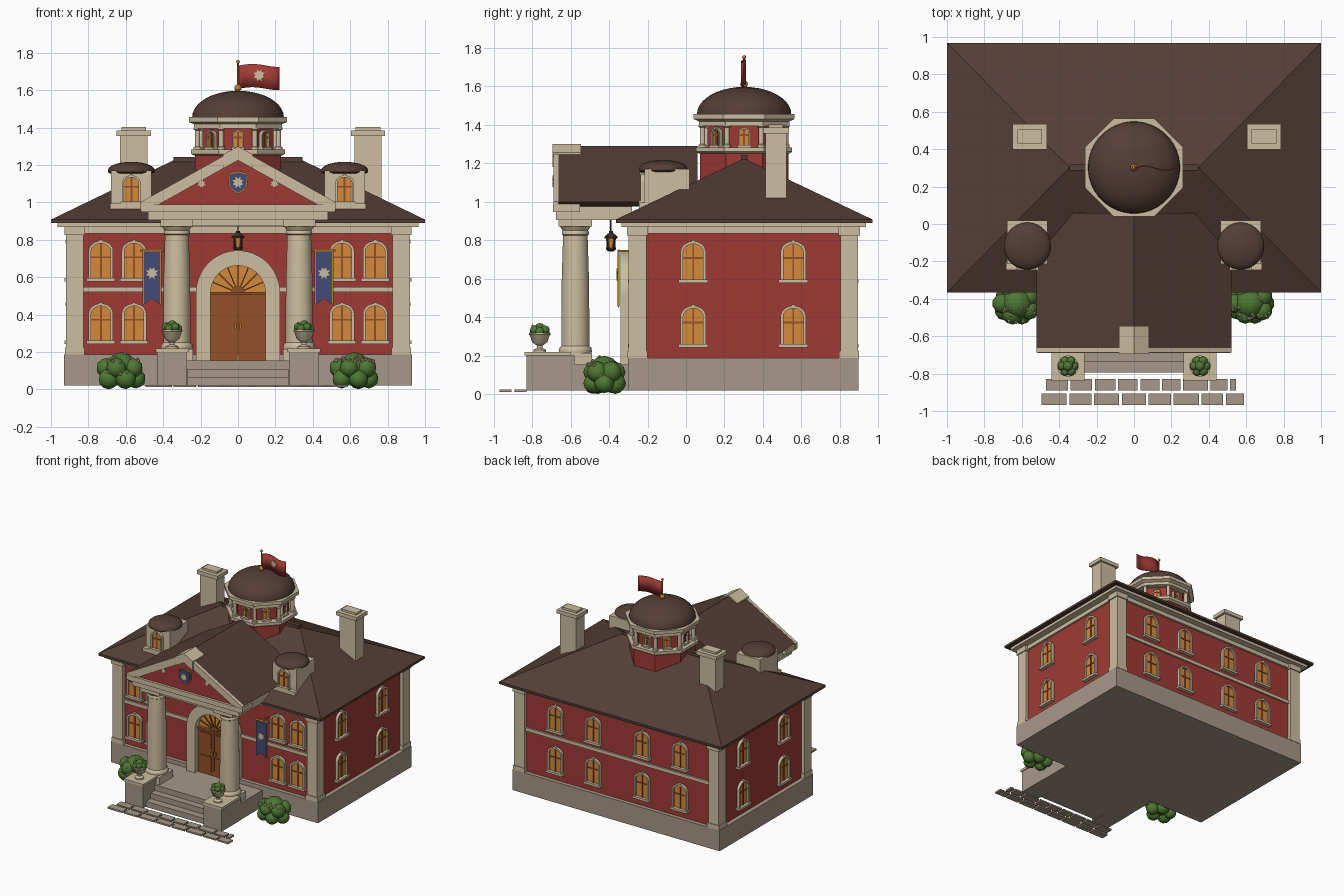
import bpy, bmesh, random
from math import sin, cos, pi, radians
from mathutils import Matrix, Vector

default_cube = bpy.data.objects.get("Cube")
if default_cube:
    bpy.data.objects.remove(default_cube, do_unlink=True)
random.seed(4)


def material(name, *srgb):
    color = [(c / 255 / 12.92 if c < 11 else ((c / 255 + 0.055) / 1.055) ** 2.4) for c in srgb] + [1]
    mat = bpy.data.materials.new(name)
    mat.use_nodes = True
    mat.diffuse_color = color
    mat.node_tree.nodes["Principled BSDF"].inputs["Base Color"].default_value = color
    return mat


red = material("brick red", 160, 58, 53)
brown = material("roof brown", 84, 62, 54)
cream = material("cream trim", 205, 190, 160)
stone = material("grey stone", 166, 152, 136)
amber = material("amber glass", 214, 138, 58)
wood = material("door wood", 148, 80, 42)
blue = material("banner blue", 62, 76, 118)
green = material("leaf green", 78, 120, 50)
gold = material("gold", 190, 125, 45)
iron = material("dark iron", 62, 46, 38)
HOME = Matrix()


def at(x=0, y=0, z=0):
    return Matrix.Translation((x, y, z))


def turn(degrees, axis="Z"):
    return Matrix.Rotation(radians(degrees), 4, axis)


def finish(name, bm, mat, place=HOME, smooth=False):
    bmesh.ops.recalc_face_normals(bm, faces=bm.faces)
    bmesh.ops.transform(bm, matrix=place, verts=bm.verts)
    mesh = bpy.data.meshes.new(name)
    bm.to_mesh(mesh)
    bm.free()
    mesh.materials.append(mat)
    if smooth:
        mesh.shade_smooth()
        mesh.set_sharp_from_angle(angle=radians(40))
    obj = bpy.data.objects.new(name, mesh)
    bpy.context.collection.objects.link(obj)
    return obj


def prism(name, outline, y0, y1, mat, place=HOME):
    """Extrude an (x, z) outline from y0 to y1."""
    bm = bmesh.new()
    face = bm.faces.new([bm.verts.new((x, y0, z)) for x, z in outline])
    new = bmesh.ops.extrude_face_region(bm, geom=[face], use_keep_orig=True)["geom"]
    moved = [v for v in new if isinstance(v, bmesh.types.BMVert)]
    bmesh.ops.translate(bm, vec=(0, y1 - y0, 0), verts=moved)
    return finish(name, bm, mat, place)


def box(name, x0, x1, y0, y1, z0, z1, mat, place=HOME):
    return prism(name, [(x0, z0), (x1, z0), (x1, z1), (x0, z1)], y0, y1, mat, place)


def lathe(name, profile, mat, place=HOME, sides=24):
    """Spin (radius, z) pairs; eight sides gives a flat-fronted octagon sized by apothem."""
    bm = bmesh.new()
    grow = 1 / cos(pi / 8) if sides == 8 else 1
    rings = [[bm.verts.new((r * grow * cos((i + 0.5) * 2 * pi / sides),
                            r * grow * sin((i + 0.5) * 2 * pi / sides), z))
              for i in range(sides)] for r, z in profile]
    for low, high in zip(rings, rings[1:]):
        for i in range(sides):
            j = (i + 1) % sides
            bm.faces.new((low[i], low[j], high[j], high[i]))
    for ring, (r, z) in ((rings[0], profile[0]), (rings[-1], profile[-1])):
        if r > 0:
            bm.faces.new(ring)
    bmesh.ops.remove_doubles(bm, verts=bm.verts, dist=1e-5)
    return finish(name, bm, mat, place, smooth=sides > 8)


def blobs(name, spots, mat, detail=2):
    """Join many little spheres into one object."""
    bm = bmesh.new()
    for spot, r in spots:
        bmesh.ops.create_icosphere(bm, subdivisions=detail, radius=r, matrix=Matrix.Translation(spot))
    return finish(name, bm, mat, smooth=True)


def dome(radius, z, height, steps=10):
    return [(radius * cos(i * pi / 2 / steps) if i < steps else 0, z + height * sin(i * pi / 2 / steps))
            for i in range(steps + 1)]


def arch(w, z0, spring, rise, steps=14):
    curve = [(w * cos(i * pi / steps), spring + rise * sin(i * pi / steps)) for i in range(steps + 1)]
    return [(w, z0)] + curve + [(-w, z0)]


def emblem(name, r, place):
    tips = [(r * (1 if i % 2 else 0.6) * sin(i * pi / 8), r * (1 if i % 2 else 0.6) * cos(i * pi / 8)) for i in range(16)]
    prism(name, tips, -0.005, 0, cream, place)


def window(name, place, w=0.066, z0=0.255, h=0.205, trim=0.014):
    spring, rise = z0 + h - w * 0.85, w * 0.85
    inner = arch(w - trim, z0, spring, rise - trim)
    prism(name + "_frame", arch(w, z0, spring, rise) + inner[::-1], -0.022, 0, cream, place)
    prism(name + "_glass", inner, -0.008, 0, amber, place)
    box(name + "_mullion", -0.005, 0.005, -0.014, 0, z0, z0 + h - trim, wood, place)
    box(name + "_transom", trim - w, w - trim, -0.013, 0, z0 + h * 0.55, z0 + h * 0.55 + 0.009, wood, place)
    box(name + "_sill", -w * 1.15, w * 1.15, -0.032, 0, z0 - 0.012, z0 + 0.006, cream, place)
    box(name + "_keystone", -w * 0.14, w * 0.14, -0.026, 0, z0 + h - trim, z0 + h + 0.006, cream, place)


# Main block: foundation, walls, corner pilasters, cornice
box("foundation", -0.93, 0.93, -0.302, 0.897, 0.02, 0.188, stone)
box("walls", -0.895, 0.895, -0.27, 0.865, 0.18, 0.88, red)
for sx in (-1, 1):
    for y in (-0.252, 0.848):
        for part, half, z0, z1 in (("shaft", 0.046, 0.18, 0.84), ("base", 0.052, 0.188, 0.225), ("capital", 0.055, 0.825, 0.87)):
            box("pilaster_" + part, sx * 0.873 - half, sx * 0.873 + half, y - half, y + half, z0, z1, cream)
box("frieze", -0.91, 0.91, -0.287, 0.882, 0.835, 0.875, cream)
box("cornice", -0.965, 0.965, -0.335, 0.935, 0.868, 0.896, cream)
for y in (-0.283, 0.865):
    box("belt_course", -0.83, 0.83, y, y + 0.013, 0.52, 0.548, cream)

# Hip roof
bm = bmesh.new()
low, high = [[bm.verts.new((sx, 0.302 + sy * 0.667, z)) for sx, sy in ((-1, -1), (1, -1), (1, 1), (-1, 1))] for z in (0.89, 0.908)]
ridge = [bm.verts.new((sx * 0.345, 0.302, 1.225)) for sx in (-1, 1)]
bm.faces.new(low)
for i in range(4):
    j = (i + 1) % 4
    bm.faces.new((low[i], low[j], high[j], high[i]))
    bm.faces.new((high[i], high[j]) + ((ridge[1], ridge[0]), (ridge[1],), (ridge[0], ridge[1]), (ridge[0],))[i])
finish("main_roof", bm, brown)
box("ridge_cap", -0.345, 0.345, 0.285, 0.32, 1.2, 1.243, brown)

# Windows on all four walls
walls = ((0, 0.5675, (-0.733, -0.556, 0.556, 0.733)), (180, 0.5675, (-0.56, -0.22, 0.22, 0.56)),
         (90, 0.895, (-0.26, 0.26)), (-90, 0.895, (-0.26, 0.26)))
for angle, depth, spots in walls:
    for u in spots:
        for z in (0.255, 0.59):
            window("window", at(0, 0.2975) @ turn(angle) @ at(u, -depth), z0=z)

# Cupola with octagonal drum, posts, dome and flag
hub = at(0, 0.302)
lathe("cupola_base", [(0.23, 1.05), (0.23, 1.255)], red, hub, 8)
lathe("cupola_ledge", [(0.235, 1.25), (0.25, 1.26), (0.25, 1.283)], cream, hub, 8)
lathe("cupola_drum", [(0.19, 1.27), (0.19, 1.42)], red, hub, 8)
lathe("cupola_cornice", [(0.235, 1.395), (0.235, 1.418), (0.262, 1.43), (0.262, 1.456)], cream, hub, 8)
lathe("cupola_dome", [(0.246, 1.44)] + dome(0.246, 1.455, 0.142), brown, hub, 40)
for k in range(8):
    window("cupola_window", hub @ turn(45 * k) @ at(0, -0.19), 0.03, 1.29, 0.095, 0.008)
    lathe("cupola_post", [(0.021, 1.283), (0.021, 1.295), (0.014, 1.3), (0.014, 1.385), (0.021, 1.39), (0.021, 1.4)],
          cream, hub @ turn(45 * k + 22.5) @ at(0, -0.234), 12)
lathe("flag_pole", [(0.005, 1.58), (0.005, 1.75)], gold, hub, 10)
blobs("pole_finials", [((0, 0.302, 1.612), 0.02), ((0, 0.302, 1.752), 0.01)], gold)
bm = bmesh.new()
columns = [[bm.verts.new((0.005 + 0.215 * i / 12, 0.302 + 0.011 * sin(i * pi / 6), z + 0.008 * sin(i * pi / 8)))
            for z in (1.608, 1.732)] for i in range(13)]
for a, b in zip(columns, columns[1:]):
    bm.faces.new((a[0], b[0], b[1], a[1]))
flag = finish("flag", bm, red, smooth=True)
flag.modifiers.new("thickness", "SOLIDIFY").thickness = 0.006
emblem("flag_emblem", 0.034, at(0.115, 0.299, 1.68) @ turn(-17))

# Chimneys and round-topped dormers
for x in (-0.557, 0.695):
    for part, w, d, z0, z1 in (("stack", 0.073, 0.054, 1.0, 1.36), ("cap", 0.092, 0.068, 1.355, 1.385), ("top", 0.066, 0.037, 1.385, 1.402)):
        box("chimney_" + part, x - w, x + w, 0.467 - d, 0.467 + d, z0, z1, cream)
for x in (-0.57, 0.57):
    box("dormer_body", x - 0.108, x + 0.108, -0.215, 0.018, 0.95, 1.17, cream)
    box("dormer_ledge", x - 0.115, x + 0.115, -0.245, -0.2, 0.965, 0.995, cream)
    lathe("dormer_roof", [(0.115, 1.155), (0.126, 1.162)] + dome(0.126, 1.172, 0.045, 6), brown, at(x, -0.118), 32)
    window("dormer_window", at(x, -0.215), 0.05, 1.0, 0.145, 0.011)


# Portico roof, pediment and entablature
def chevron(half, apex, drop, slope=0.558):
    return [(-half, apex - half * slope), (0, apex), (half, apex - half * slope),
            (half, apex - half * slope - drop), (0, apex - drop), (-half, apex - half * slope - drop)]


prism("portico_roof", [(-0.52, 1.0), (0, 1.29), (0.52, 1.0), (0.49, 0.975), (-0.49, 0.975)], -0.665, 0.06, brown)
prism("pediment_field", [(-0.46, 0.97), (0.46, 0.97), (0, 1.24)], -0.67, -0.6, red)
prism("raking_cornice", chevron(0.52, 1.292, 0.05), -0.688, -0.662, cream)
prism("raking_moulding", chevron(0.5, 1.26, 0.035), -0.68, -0.66, cream)
prism("apex_block", chevron(0.08, 1.3, 0.075), -0.695, -0.545, cream)
box("pediment_cornice", -0.515, 0.515, -0.69, -0.55, 0.948, 0.988, cream)
box("entablature", -0.48, 0.48, -0.675, -0.28, 0.905, 0.978, cream)
box("architrave", -0.41, 0.41, -0.64, -0.5, 0.875, 0.91, cream)
shield = [(-0.055, 0.05), (0, 0.064), (0.055, 0.05), (0.05, -0.015), (0.03, -0.045), (0, -0.062), (-0.03, -0.045), (-0.05, -0.015)]
prism("shield_rim", shield, -0.012, 0, gold, at(0, -0.67, 1.105))
prism("shield", [(x * 0.86, z * 0.86) for x, z in shield], -0.018, 0, blue, at(0, -0.67, 1.105))
emblem("shield_emblem", 0.032, at(0, -0.688, 1.107))
for x in (-0.195, 0.195):
    emblem("pediment_rosette", 0.022, at(x, -0.67, 1.1))

# Porch, steps, columns, piers and urns
box("porch_floor", -0.43, 0.43, -0.68, -0.28, 0.02, 0.155, stone)
for y, z in ((-0.735, 0.11), (-0.795, 0.065)):
    box("step", -0.27, 0.27, y, -0.6, 0.02, z, stone)
for x in (-0.327, 0.327):
    spot = at(x, -0.575)
    box("column_plinth", -0.086, 0.086, -0.086, 0.086, 0.15, 0.215, cream, spot)
    lathe("column", [(0.083, 0.21), (0.087, 0.225), (0.083, 0.242), (0.073, 0.25), (0.073, 0.4), (0.071, 0.6), (0.064, 0.825),
                     (0.07, 0.83), (0.07, 0.845), (0.066, 0.85), (0.082, 0.875)], cream, spot, 32)
    box("column_abacus", -0.087, 0.087, -0.087, 0.087, 0.872, 0.907, cream, spot)
for x in (-0.353, 0.353):
    box("pier", x - 0.08, x + 0.08, -0.83, -0.58, 0.02, 0.2, stone)
    box("pier_cap", x - 0.088, x + 0.088, -0.838, -0.6, 0.2, 0.22, cream)
    lathe("urn", [(0.034, 0.22), (0.034, 0.23), (0.014, 0.24), (0.014, 0.252), (0.04, 0.27), (0.052, 0.305), (0.057, 0.31), (0.057, 0.318), (0.03, 0.318)],
          cream, at(x, -0.76), 20)
    ring = [Vector((x + 0.032 * cos(k * 1.05), -0.76 + 0.032 * sin(k * 1.05), 0.325 + 0.008 * (k % 2))) for k in range(6)]
    blobs("urn_plant", [(p, 0.024) for p in ring] + [((x, -0.76, 0.342), 0.028)], green)
    blobs("urn_flowers", [(p + Vector((0, -0.01, 0.022)), 0.007) for p in ring], cream, 1)

# Arched doorway with fanlight and double doors
door = at(0, -0.27)
opening = arch(0.147, 0.155, 0.515, 0.147, 24)
prism("door_surround", arch(0.225, 0.155, 0.515, 0.228, 24) + opening[::-1], -0.07, 0, cream, door)
prism("fanlight", opening, -0.02, 0, amber, door)
box("door_lintel", -0.147, 0.147, -0.045, 0, 0.505, 0.522, wood, door)
for k in range(1, 8):
    box("fan_bar", -0.003, 0.003, -0.03, 0, 0, 0.145, wood, door @ at(0, 0, 0.517) @ turn(-90 + 22.5 * k, "Y"))
prism("fan_hub", arch(0.035, 0, 0, 0.035), -0.034, 0, wood, door @ at(0, 0, 0.517))
for s in (-1, 1):
    box("door_leaf", s * 0.002, s * 0.147, -0.036, 0, 0.155, 0.51, wood, door)
    for z0, z1 in ((0.18, 0.305), (0.37, 0.49)):
        box("door_panel", s * 0.022, s * 0.127, -0.042, 0, z0, z1, wood, door)
    box("door_handle", s * 0.008, s * 0.02, -0.055, -0.03, 0.32, 0.352, gold, door)

# Hanging lantern
lamp = at(0, -0.39)
lathe("lantern_chain", [(0.004, 0.83), (0.004, 0.91)], iron, lamp, 6)
lathe("lantern_glass", [(0.02, 0.76), (0.026, 0.81)], amber, lamp, 8)
lathe("lantern_roof", [(0.034, 0.81), (0.034, 0.818), (0.01, 0.84), (0.01, 0.848)], iron, lamp, 8)
lathe("lantern_base", [(0.012, 0.742), (0.026, 0.752), (0.026, 0.762)], iron, lamp, 8)
for k in range(4):
    box("lantern_bar", -0.004, 0.004, -0.004, 0.004, 0.755, 0.815, iron, lamp @ turn(45 + 90 * k) @ at(0, -0.026))

# Swallow-tailed banners
tail = [(-0.05, 0.74), (0.05, 0.74), (0.05, 0.45), (0, 0.485), (-0.05, 0.45)]
for x in (-0.46, 0.46):
    prism("banner_border", tail, -0.003, 0.003, gold, at(x, -0.35))
    prism("banner", [(u * 0.86, z * 0.97 + 0.0185) for u, z in tail], -0.006, 0.004, blue, at(x, -0.35))
    emblem("banner_emblem", 0.034, at(x, -0.356, 0.622))
    lathe("banner_rod", [(0.007, -0.062), (0.007, 0.062)], gold, at(x, -0.35, 0.745) @ turn(90, "Y"), 10)
    box("banner_bracket", x - 0.005, x + 0.005, -0.35, -0.26, 0.74, 0.75, gold)

# Flowering bushes
for x in (-0.625, 0.62):
    middle = Vector((x, -0.425, 0.085))
    lumps = [(middle + Vector((0, 0, 0.03)), 0.085)]
    for k in range(10):
        a = k * 2 * pi / 10
        lumps.append((middle + Vector((0.08 * cos(a), 0.06 * sin(a), (-0.028, 0.03)[k % 2])), random.uniform(0.05, 0.057)))
    blobs("bush", lumps, green)
    buds = []
    for k in range(30):
        spot, r = random.choice(lumps)
        out = Vector((random.uniform(-0.6, 0.6), random.uniform(-0.9, 0.1), random.uniform(0.4, 1))).normalized()
        buds.append((spot + out * r, 0.01))
    blobs("bush_flowers", buds, cream, 1)

# Paving stones
for y, x, end in ((-0.89, -0.47, 0.545), (-0.968, -0.495, 0.588)):
    while x < end - 0.03:
        stop = min(x + random.uniform(0.09, 0.14), end)
        box("paving_stone", x, stop, y, y + 0.062, 0.012, 0.025, stone)
        x = stop + 0.014
